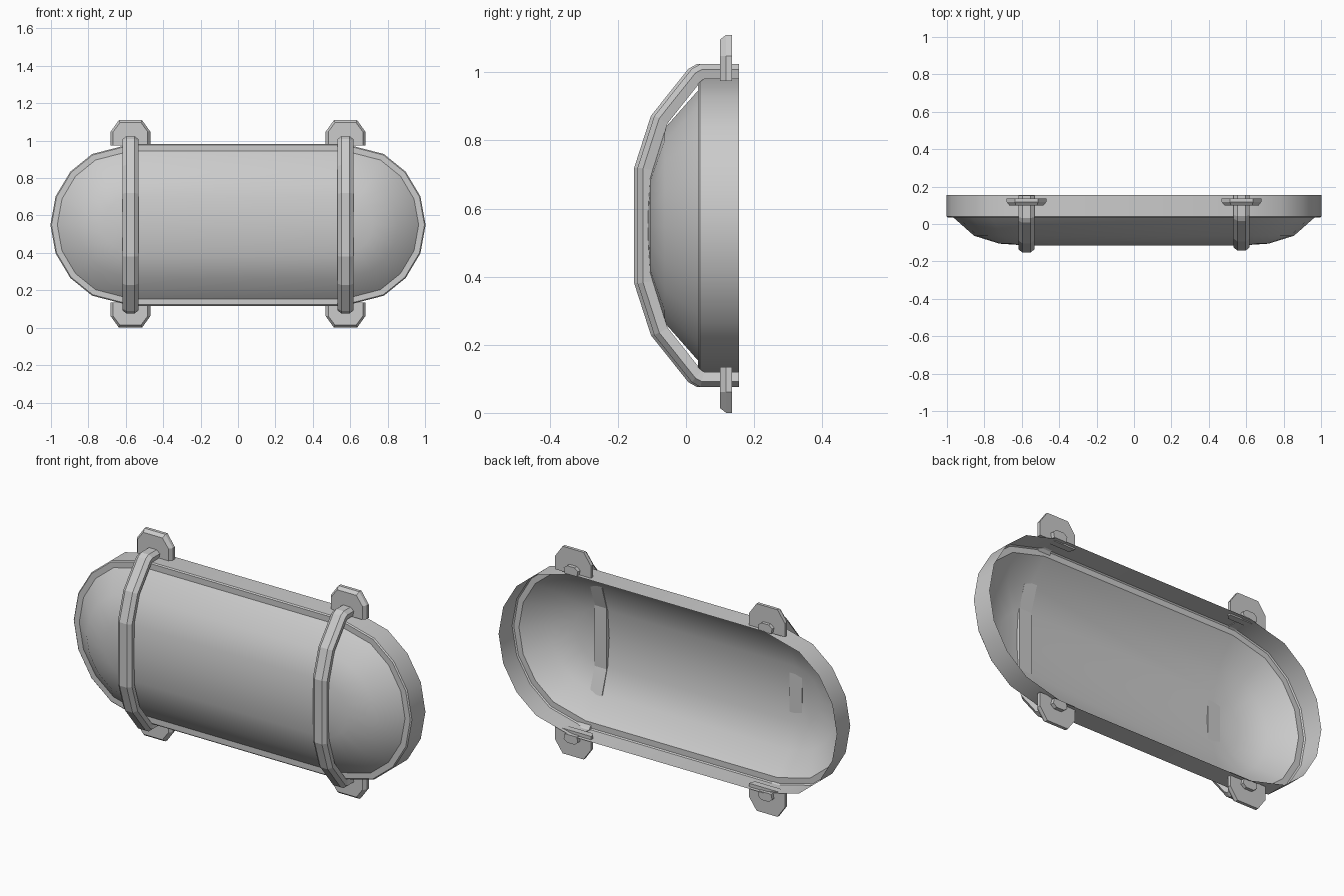
import bpy, bmesh
from math import cos, sin, radians
from mathutils import Vector

if "Cube" in bpy.data.objects:
    bpy.data.objects.remove(bpy.data.objects["Cube"])

CZ = 0.55      # height of the lamp's long axis
CX = 0.57      # centre of each rounded end


def make_object(name, rings, close_ring=True, caps=False, smooth=False):
    """Skin a list of equal-length point rings into one mesh object."""
    bm = bmesh.new()
    vr = [[bm.verts.new(p) for p in ring] for ring in rings]
    n = len(vr[0])
    for a, b in zip(vr, vr[1:]):
        for i in range(n if close_ring else n - 1):
            j = (i + 1) % n
            bm.faces.new((a[i], a[j], b[j], b[i]))
    if caps:
        bm.faces.new(vr[0])
        bm.faces.new(vr[-1])
    bmesh.ops.remove_doubles(bm, verts=bm.verts, dist=0.0005)
    bmesh.ops.recalc_face_normals(bm, faces=bm.faces)
    me = bpy.data.meshes.new(name)
    bm.to_mesh(me)
    bm.free()
    ob = bpy.data.objects.new(name, me)
    bpy.context.collection.objects.link(ob)
    if smooth:
        bpy.context.view_layer.objects.active = ob
        ob.select_set(True)
        bpy.ops.object.shade_smooth_by_angle(angle=radians(35))
        ob.select_set(False)
    return ob


def stadium(r, y):
    """Rounded-end outline of radius r at depth y."""
    half = [0, 20.5, 41, 61, 90]
    right = [-a for a in half[:0:-1]] + half
    pts = [(CX + r * cos(radians(a)), y, CZ + r * sin(radians(a))) for a in right]
    pts += [(-x, y, z) for x, y, z in reversed(pts)]
    return pts


# Rim: open-backed wall with a narrow front lip
rim = [(0.43, 0.155), (0.43, 0.041), (0.424, 0.035), (0.393, 0.035)]
rim = [(r + 0.003, y) for r, y in rim]
make_object("rim", [stadium(r, y) for r, y in rim], smooth=True)

# Domed lens: thin shell that closes along a central ridge line
dome = [(0.396, 0.035), (0.285, -0.063), (0.15, -0.105), (0, -0.115)]
make_object("lens", [stadium(r, y) for r, y in dome], smooth=True)


def guard_bar(name, cx, shift):
    """Chamfered strap bent over the lens from top to bottom."""
    top = [(0.155, 0.474), (0.035, 0.474), (0.01, 0.46), (-0.10, 0.322), (-0.149, 0.17)]
    path = [Vector((min(y + shift, 0.155), z)) for y, z in top]
    path += [Vector((p.x, -p.y)) for p in reversed(path)]
    section = [(-0.022, 0), (0.022, 0), (0.042, 0.016),
               (0.036, 0.044), (-0.036, 0.044), (-0.042, 0.016)]
    rings = []
    for i, p in enumerate(path):
        d1 = (p - path[i - 1]).normalized() if i else None
        d2 = (path[i + 1] - p).normalized() if i < len(path) - 1 else None
        d1, d2 = d1 or d2, d2 or d1
        t = (d1 + d2).normalized()
        inward = Vector((-t.y, t.x)) / t.dot(d1)
        if inward.dot(Vector((0.155, 0)) - p) < 0:
            inward = -inward
        ring = []
        for u, d in section:
            q = p + inward * d
            ring.append((cx + u, q.x, CZ + q.y))
        rings.append(ring)
    make_object(name, rings, caps=True)


guard_bar("left_guard_bar", -0.575, -0.003)
guard_bar("right_guard_bar", 0.575, 0.007)


def mounting_tab(name, cx, side):
    """Half-octagon lug with a bevelled front edge."""
    rings = []
    for y, inset in ((0.135, 0), (0.118, 0), (0.10, 0.014)):
        w, c, h = 0.106 - inset, 0.062 - inset * 0.4, 0.56 - inset
        prof = [(-w, 0.425), (w, 0.425), (w, 0.498), (c, h), (-c, h), (-w, 0.498)]
        rings.append([(cx + u, y, CZ + 0.005 + side * (v - 0.005)) for u, v in prof])
    make_object(name, rings, caps=True)


for sx, xname in ((-1, "left"), (1, "right")):
    for sz, zname in ((-1, "lower"), (1, "upper")):
        mounting_tab(f"{zname}_{xname}_mounting_tab", sx * 0.575, sz)
